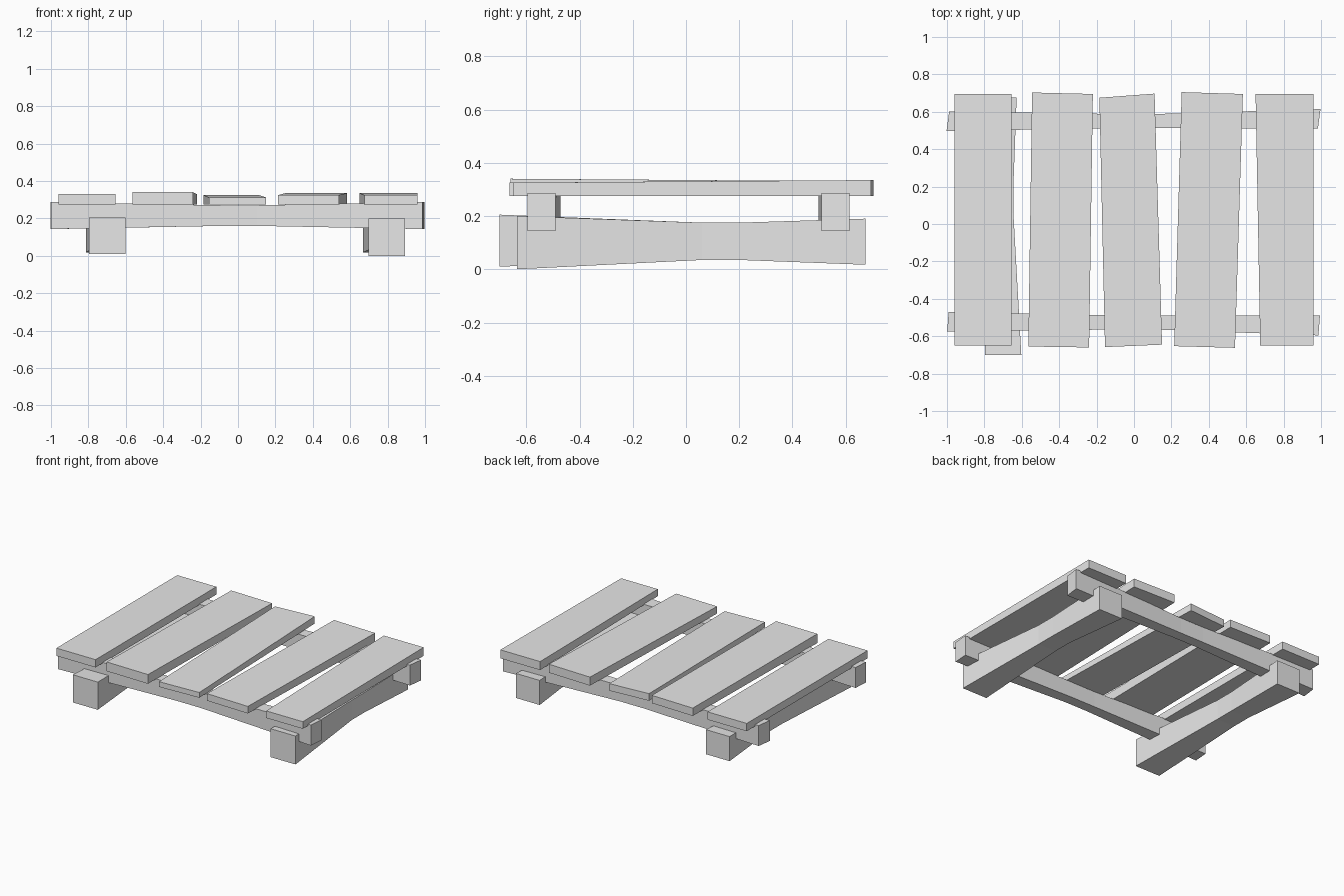
import bpy
import bmesh
from mathutils import Vector

default_cube = bpy.data.objects.get("Cube")
if default_cube:
    bpy.data.objects.remove(default_cube, do_unlink=True)

# One plain material shared by every timber
wood = bpy.data.materials.new("plain grey")
wood.use_nodes = True
grey = (0.8, 0.8, 0.8, 1.0)
wood.diffuse_color = grey
wood.node_tree.nodes["Principled BSDF"].inputs["Base Color"].default_value = grey


def loft(name, sections):
    """Skin a closed timber through a row of four-cornered sections."""
    bm = bmesh.new()
    rings = [[bm.verts.new(corner) for corner in section] for section in sections]
    for ring, following in zip(rings, rings[1:]):
        for i in range(4):
            j = (i + 1) % 4
            bm.faces.new((ring[i], ring[j], following[j], following[i]))
    bm.faces.new(rings[0])
    bm.faces.new(rings[-1])
    bmesh.ops.recalc_face_normals(bm, faces=bm.faces)
    mesh = bpy.data.meshes.new(name)
    bm.to_mesh(mesh)
    bm.free()
    mesh.materials.append(wood)
    part = bpy.data.objects.new(name, mesh)
    bpy.context.collection.objects.link(part)
    return part


def section(along, centre, width, bottom, top, axis, skew=0.0):
    """Rectangle across a timber that runs along the given axis."""
    corners = []
    for side, z in ((-1, bottom), (1, bottom), (1, top), (-1, top)):
        across = centre + side * width / 2
        run = along + side * skew
        corners.append(Vector((run, across, z) if axis == "x" else (across, run, z)))
    return corners


def plank(name, front, back, front_top, back_top, bottom=0.275):
    """Deck board given by its front and back edges, each left to right."""
    ends = []
    for edge, top in ((front, front_top), (back, back_top)):
        (x1, y1), (x2, y2) = edge
        ends.append([(x1, y1, bottom), (x2, y2, bottom), (x2, y2, top), (x1, y1, top)])
    loft(name, ends)


# Ground runners, waisted in the middle
def runner(name, front_y, front_x, waist_x, back_x, floor, head):
    loft(name, [
        section(front_y, front_x, 0.195, floor, head, "y"),
        section(0.06, waist_x, 0.14, 0.035, 0.175, "y"),
        section(0.2, waist_x, 0.14, 0.035, 0.175, "y"),
        section(0.675, back_x, 0.185, 0.017, 0.19, "y"),
    ])


runner("right_runner", -0.7, -0.7, -0.715, -0.72, 0.01, 0.205)
runner("left_runner", -0.635, 0.795, 0.775, 0.76, 0.0, 0.2)


# Cross beams, slimmer at mid span
def beam(name, right_y, middle_y, left_y, skew):
    loft(name, [
        section(-0.995, right_y, 0.105, 0.143, 0.287, "x", skew),
        section(-0.08, middle_y, 0.075, 0.16, 0.27, "x"),
        section(0.1, middle_y, 0.075, 0.16, 0.27, "x"),
        section(0.99, left_y, 0.105, 0.143, 0.287, "x", skew),
    ])


beam("front_beam", -0.523, -0.526, -0.543, 0.004)
beam("back_beam", 0.55, 0.55, 0.562, 0.007)

# Deck boards, set slightly askew
plank("deck_board_outer_right", ((-0.96, -0.65), (-0.655, -0.65)),
      ((-0.96, 0.695), (-0.655, 0.695)), 0.33, 0.33)
plank("deck_board_inner_right", ((-0.565, -0.655), (-0.24, -0.66)),
      ((-0.545, 0.703), (-0.22, 0.695)), 0.34, 0.33)
plank("deck_board_middle", ((-0.155, -0.658), (0.15, -0.645)),
      ((-0.185, 0.675), (0.11, 0.697)), 0.312, 0.325)
plank("deck_board_inner_left", ((0.215, -0.653), (0.54, -0.662)),
      ((0.255, 0.705), (0.582, 0.695)), 0.325, 0.335)
plank("deck_board_outer_left", ((0.675, -0.65), (0.96, -0.65)),
      ((0.65, 0.695), (0.96, 0.695)), 0.325, 0.335)
